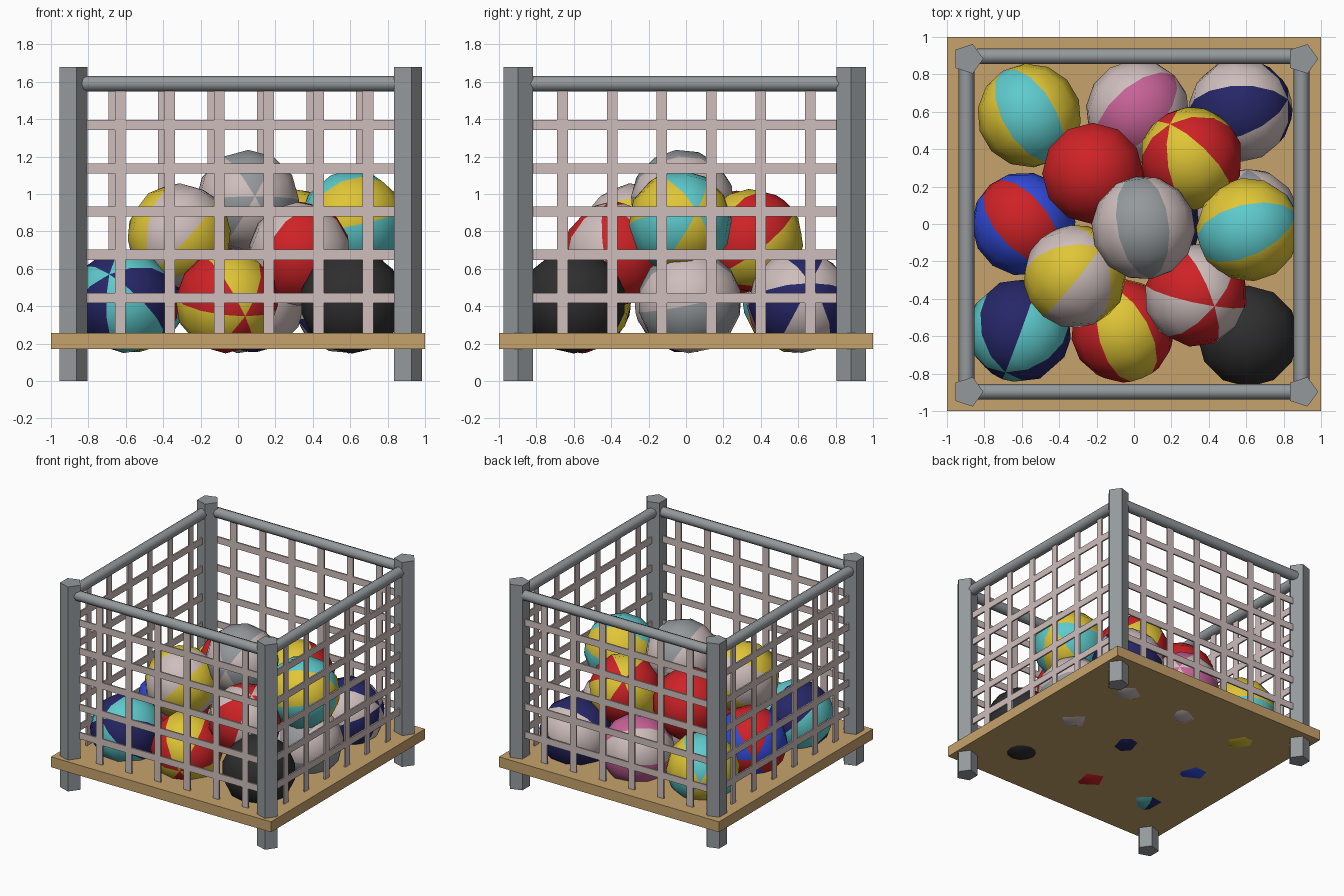
import bpy, bmesh, math
from mathutils import Vector, Matrix

if "Cube" in bpy.data.objects:
    bpy.data.objects.remove(bpy.data.objects["Cube"])


def mat(name, rgb):
    m = bpy.data.materials.new(name)
    lin = [(c / 255 / 12.92) if c < 11 else ((c / 255 + 0.055) / 1.055) ** 2.4 for c in rgb]
    m.diffuse_color = (*lin, 1)
    m.use_nodes = True
    m.node_tree.nodes["Principled BSDF"].inputs["Base Color"].default_value = m.diffuse_color
    return m


METAL = mat("metal grey", (148, 153, 156))
WOOD = mat("light wood", (198, 162, 108))
PALE = mat("pale pinkish white", (206, 190, 188))
RED = mat("red", (206, 34, 38))
YELLOW = mat("yellow", (224, 198, 54))
CYAN = mat("turquoise", (94, 202, 204))
NAVY = mat("navy", (38, 38, 104))
BLUE = mat("blue", (50, 76, 222))
PINK = mat("pink", (198, 98, 150))
BLACK = mat("black", (46, 46, 46))


def finish(name, bm, *mats):
    me = bpy.data.meshes.new(name)
    bm.to_mesh(me)
    bm.free()
    for m in mats:
        me.materials.append(m)
    ob = bpy.data.objects.new(name, me)
    bpy.context.collection.objects.link(ob)
    return ob


def add_box(bm, center, size):
    bmesh.ops.create_cube(bm, size=1, matrix=Matrix.Translation(center) @ Matrix.Diagonal((*size, 1)))


def tube(name, a, b, r, sides, smooth=False):
    a, b = Vector(a), Vector(b)
    d = b - a
    bm = bmesh.new()
    rot = d.to_track_quat('Z', 'Y').to_matrix().to_4x4() if abs(d.normalized().z) < 0.99 else Matrix()
    bmesh.ops.create_cone(bm, cap_ends=True, segments=sides, radius1=r, radius2=r, depth=d.length,
                          matrix=Matrix.Translation((a + b) / 2) @ rot @ Matrix.Rotation(-math.pi / 2, 4, 'Z'))
    for f in bm.faces:
        f.smooth = smooth and len(f.verts) == 4
    finish(name, bm, METAL)


def ball(name, loc, col_a, col_b, pole, facing):
    """Beach ball with six wedges; a col_a wedge is centred on the facing direction."""
    z = Vector(pole).normalized()
    x = Vector(facing)
    x = (x - z * x.dot(z)).normalized()
    y = z.cross(x)
    bm = bmesh.new()
    bmesh.ops.create_uvsphere(bm, u_segments=12, v_segments=7, radius=0.278)
    for f in bm.faces:
        c = f.calc_center_median()
        f.material_index = round(math.atan2(c.y, c.x) / (math.pi / 3)) % 2
        f.smooth = True
    m = Matrix((x, y, z)).transposed().to_4x4()
    bm.transform(Matrix.Translation(loc) @ m)
    finish(name, bm, col_a, col_b)


# platform
bm = bmesh.new()
add_box(bm, (0, 0, 0.215), (2, 2, 0.085))
finish("platform", bm, WOOD)

# five-sided corner posts
for x, xn in ((-0.888, "left"), (0.902, "right")):
    for y, yn in ((-0.897, "front"), (0.883, "back")):
        bm = bmesh.new()
        vs = [bm.verts.new((x + 0.083 * math.cos(k * math.tau / 5), y + 0.083 * math.sin(k * math.tau / 5), 0))
              for k in range(5)]
        face = bm.faces.new(vs)
        ext = bmesh.ops.extrude_face_region(bm, geom=[face])["geom"]
        bmesh.ops.translate(bm, verts=[v for v in ext if isinstance(v, bmesh.types.BMVert)], vec=(0, 0, 1.68))
        bmesh.ops.recalc_face_normals(bm, faces=bm.faces)
        finish(f"{yn}_{xn}_post", bm, METAL)

# top rails
for s, n in ((-1, "front"), (1, "back")):
    tube(n + "_rail", (-0.84, s * 0.897, 1.59), (0.86, s * 0.897, 1.59), 0.042, 8, True)
for s, n in ((-1, "left"), (1, "right")):
    tube(n + "_rail", (s * 0.896, -0.84, 1.59), (s * 0.896, 0.84, 1.59), 0.042, 8, True)

# nets of flat strips
W, T = 0.057, 0.012
for name, axis, pos, start in (("front_net", 0, -0.895, -0.63), ("back_net", 0, 0.895, -0.665),
                               ("left_net", 1, -0.896, -0.66), ("right_net", 1, 0.896, -0.66)):
    bm = bmesh.new()

    def strip(u, z, su, sz):
        if axis == 0:
            add_box(bm, (u, pos, z), (su, T, sz))
        else:
            add_box(bm, (pos, u, z), (T, su, sz))
    for i in range(6):
        strip(start + i * 0.265, 0.905, W, 1.32)
    for i in range(5):
        strip(0, 0.444 + i * 0.231, 1.7, W * 0.95)
    finish(name, bm, PALE)

# beach balls, bottom layer then upper layer
UP = (0, 0, 1)
Z = 0.425
balls = [
    ((-0.56, 0.58, Z), CYAN, YELLOW, (0.5, -0.85, 0), UP),
    ((0.02, 0.60, Z), PINK, PALE, (0.7, 0.7, 0.1), UP),
    ((0.57, 0.61, Z), NAVY, PALE, (0.9, 0.2, 0.35), UP),
    ((-0.59, 0.0, Z), RED, BLUE, (0.6, -0.7, 0.1), UP),
    ((0.08, 0.0, Z), NAVY, PALE, (0.3, 1, 0), (0, 0, -1)),
    ((0.61, 0.02, Z), PALE, METAL, (0, 1, 0.2), (1, 0, 0.5)),
    ((-0.61, -0.57, Z), CYAN, NAVY, (-0.08, -0.23, 0.15), (0.5, 0, 0.8)),
    ((-0.06, -0.57, Z), YELLOW, RED, (0.1, -0.25, -0.08), UP),
    ((0.61, -0.60, Z), BLACK, BLACK, UP, (1, 0, 0)),
    ((0.33, -0.38, 0.68), RED, PALE, (0.1, -0.06, 0.25), (1, 0.3, 0)),
    ((-0.22, 0.27, 0.74), RED, RED, UP, (1, 0, 0)),
    ((0.305, 0.35, 0.75), YELLOW, RED, (-0.11, 0.18, 0.17), (0.3, -0.7, 0.7)),
    ((-0.315, -0.28, 0.78), PALE, YELLOW, (0.45, 0.5, 0.6), (-0.1, -0.8, 0.3)),
    ((0.05, -0.02, 0.96), METAL, PALE, (0.15, -1, 0.1), UP),
    ((0.61, -0.03, 0.85), CYAN, YELLOW, (0.85, 0.3, 0.2), UP),
]
for i, b in enumerate(balls):
    ball(f"beach_ball_{i + 1}", *b)
